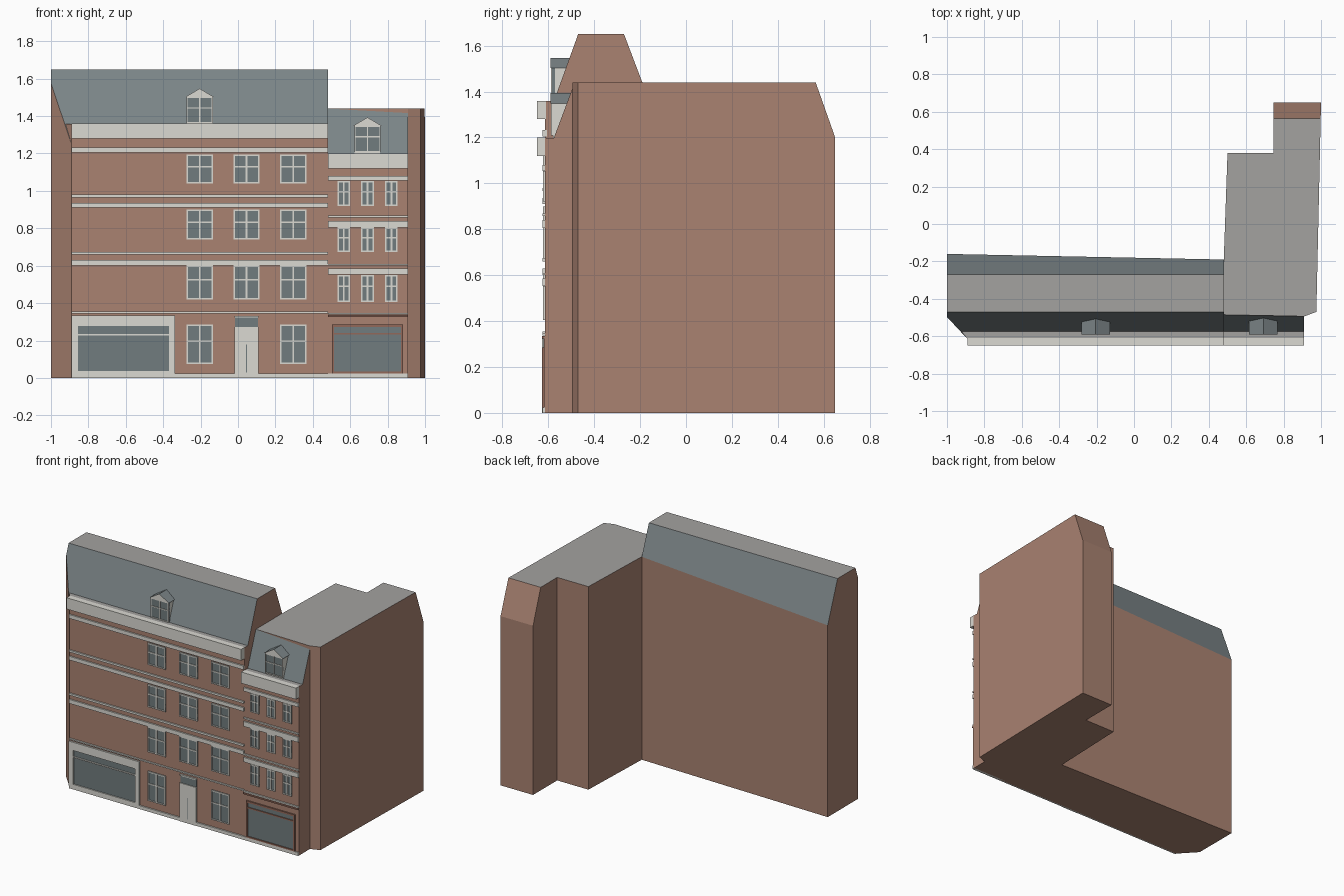
import bpy, bmesh
from mathutils import Vector

if "Cube" in bpy.data.objects:
    bpy.data.objects.remove(bpy.data.objects["Cube"], do_unlink=True)


def material(name, rgb):
    m = bpy.data.materials.new(name)
    m.use_nodes = True
    m.diffuse_color = (*rgb, 1)
    m.node_tree.nodes["Principled BSDF"].inputs["Base Color"].default_value = (*rgb, 1)
    return m


BRICK = material("brick", (0.40, 0.225, 0.166))
SLATE = material("slate", (0.20, 0.235, 0.245))
GLASS = material("window_glass", (0.165, 0.20, 0.21))
ROOF = material("flat_roof_grey", (0.37, 0.36, 0.35))
TRIM = material("pale_trim", (0.71, 0.70, 0.65))
BROWN = material("brown_shopfront", (0.29, 0.14, 0.10))

WALL = -0.615       # front wall plane
SPLIT = 0.48        # line between the two houses


def finish(name, bm, mats, rule=None):
    bmesh.ops.recalc_face_normals(bm, faces=bm.faces[:])
    bm.normal_update()
    if rule:
        for f in bm.faces:
            f.material_index = rule(f.normal)
    me = bpy.data.meshes.new(name)
    bm.to_mesh(me)
    bm.free()
    for m in mats:
        me.materials.append(m)
    ob = bpy.data.objects.new(name, me)
    bpy.context.collection.objects.link(ob)
    return ob


def prism(name, pts, height, mats, rule, base=0, cuts=()):
    """Extrude a footprint, then slice it with sloping planes through two (y, z) points."""
    bm = bmesh.new()
    face = bm.faces.new([bm.verts.new((x, y, base)) for x, y in pts])
    ext = bmesh.ops.extrude_face_region(bm, geom=[face])
    top = [v for v in ext["geom"] if isinstance(v, bmesh.types.BMVert)]
    bmesh.ops.translate(bm, verts=top, vec=(0, 0, height - base))
    for (y0, z0), (y1, z1) in cuts:
        n = Vector((0, z1 - z0, y0 - y1))
        if n.z < 0:
            n.negate()
        bmesh.ops.bisect_plane(bm, geom=bm.verts[:] + bm.edges[:] + bm.faces[:], dist=1e-5,
                               plane_co=(0, y0, z0), plane_no=n, clear_outer=True)
        bmesh.ops.holes_fill(bm, edges=bm.edges[:], sides=0)
    return finish(name, bm, mats, rule)


def boxes(name, mat, items):
    """One object from boxes given as (x0, x1, y0, y1, z0, z1)."""
    bm = bmesh.new()
    for x0, x1, y0, y1, z0, z1 in items:
        vs = bmesh.ops.create_cube(bm, size=1)["verts"]
        bmesh.ops.scale(bm, verts=vs, vec=(x1 - x0, y1 - y0, z1 - z0))
        bmesh.ops.translate(bm, verts=vs, vec=((x0 + x1) / 2, (y0 + y1) / 2, (z0 + z1) / 2))
    return finish(name, bm, [mat])


def plates(name, mat, rects, out, wall=WALL):
    """Raised rectangles (x0, x1, z0, z1) standing out from the wall."""
    return boxes(name, mat, [(a, b, wall - out, wall + 0.01, c, d) for a, b, c, d in rects])


def shell_rule(n):
    return 2 if n.z > 0.9 else 1 if n.z > 0.1 else 0


def flat_rule(n):
    return 2 if n.z > 0.9 else 0


SHELL = [BRICK, SLATE, ROOF]

# Large house: chamfered corner, sloping slate roof front and back
prism("large_house", [(-0.89, WALL), (SPLIT, WALL), (SPLIT, -0.19), (-1, -0.16), (-1, -0.497)],
      1.65, SHELL, shell_rule,
      cuts=[((-0.575, 1.36), (-0.47, 1.65)), ((-0.16, 1.36), (-0.27, 1.65))])
prism("large_parapet", [(-0.89, WALL), (SPLIT, WALL), (SPLIT, -0.57), (-0.927, -0.57)],
      1.358, SHELL, flat_rule, base=1.2)

# Small house: slate front roof, long rear wing with a brick slope
prism("small_house", [(SPLIT, WALL), (0.91, WALL), (0.91, -0.485), (SPLIT, -0.485)],
      1.44, SHELL, shell_rule, cuts=[((-0.575, 1.2), (-0.485, 1.44))])
prism("small_parapet", [(SPLIT, WALL), (0.91, WALL), (0.91, -0.57), (SPLIT, -0.57)],
      1.198, SHELL, flat_rule, base=1.05)
prism("rear_wing", [(SPLIT, -0.485), (0.91, -0.494), (0.975, -0.47), (1, 0.65), (0.745, 0.65),
                    (0.745, 0.38), (0.5, 0.38), (SPLIT, -0.19)],
      1.44, SHELL, flat_rule, cuts=[((0.65, 1.2), (0.565, 1.44))])

# Cornices, string courses and plinth
houses = {
    "large": (-0.89, SPLIT, 1.28, [(1.205, 1.232), (0.966, 0.98), (0.91, 0.936), (0.66, 0.674),
                                   (0.602, 0.63), (0.345, 0.354), (0, 0.024)]),
    "small": (SPLIT, 0.91, 1.12, [(1.055, 1.08), (0.858, 0.868), (0.805, 0.84), (0.6, 0.61),
                                  (0.553, 0.585), (0.338, 0.348), (0, 0.024)]),
}
for label, (x0, x1, cz, bands) in houses.items():
    boxes(label + "_cornice", TRIM, [(x0, x1, -0.65, WALL + 0.005, cz, cz + 0.08)])
    plates(label + "_string_courses", TRIM, [(x0, x1, a, b) for a, b in bands], 0.01)


# Sash windows: glass, frame, mullion and transom
def window_set(name, windows, t, wall=WALL):
    glass, bars = [], []
    for cx, w, z0, z1 in windows:
        a, b = cx - w / 2, cx + w / 2
        zm = z0 + (z1 - z0) * 0.58
        glass.append((a, b, z0, z1))
        bars += [(a, a + t, z0, z1), (b - t, b, z0, z1), (a, b, z0, z0 + t), (a, b, z1 - t, z1),
                 (cx - t * 0.6, cx + t * 0.6, z0, z1), (a, b, zm - t / 2, zm + t / 2)]
    plates(name + "_glass", GLASS, glass, 0.003, wall)
    plates(name + "_frames", TRIM, bars, 0.008, wall)


columns = (-0.205, 0.045, 0.295)
wins = [(x, 0.14, a, b) for a, b in ((1.04, 1.195), (0.74, 0.9), (0.42, 0.602)) for x in columns]
wins += [(x, 0.14, 0.075, 0.285) for x in columns[::2]]
window_set("large_windows", wins, 0.008)
window_set("small_windows", [(x, 0.068, a, b) for a, b in ((0.92, 1.052), (0.672, 0.805), (0.405, 0.55))
                             for x in (0.565, 0.692, 0.82)], 0.008)

# Front door with transom light
plates("front_door", TRIM, [(-0.02, 0.11, 0, 0.272)], 0.012)
plates("door_leaf_gap", GLASS, [(0.044, 0.047, 0.03, 0.18)], 0.013)
plates("door_transom", GLASS, [(-0.015, 0.108, 0.272, 0.325)], 0.006)
plates("door_head", TRIM, [(-0.02, 0.11, 0.323, 0.331)], 0.012)

# Pale shopfront
plates("pale_shop_glass", GLASS, [(-0.86, -0.365, 0.03, 0.28)], 0.004)
plates("pale_shop_frame", TRIM, [(-0.89, -0.855, 0.02, 0.335), (-0.368, -0.338, 0.02, 0.335),
                                 (-0.89, -0.338, 0.277, 0.335), (-0.89, -0.338, 0.02, 0.037),
                                 (-0.855, -0.368, 0.226, 0.234)], 0.012)

# Brown shopfront
plates("brown_shop_panel", BRICK, [(SPLIT, 0.91, 0.024, 0.335)], 0.003)
plates("brown_shop_glass", GLASS, [(0.51, 0.875, 0.03, 0.275)], 0.006)
plates("brown_shop_frame", BROWN, [(0.503, 0.514, 0.026, 0.285), (0.872, 0.883, 0.026, 0.285),
                                   (0.503, 0.883, 0.272, 0.285), (0.503, 0.883, 0.024, 0.034),
                                   (0.514, 0.872, 0.232, 0.241), (SPLIT, 0.91, 0.325, 0.336)], 0.012)


# Dormers with pitched slate roofs
def dormer(name, cx, z0):
    eave, ridge, front = z0 + 0.14, z0 + 0.185, -0.58
    boxes(name + "_cheeks", TRIM, [(cx - 0.068, cx + 0.068, front, -0.505, z0 - 0.01, eave)])
    window_set(name + "_window", [(cx, 0.14, z0, eave)], 0.006, front)
    bm = bmesh.new()
    outline = [(cx - 0.076, eave), (cx + 0.076, eave), (cx, ridge)]
    f = bm.faces.new([bm.verts.new((x, front - 0.01, z)) for x, z in outline])
    ext = bmesh.ops.extrude_face_region(bm, geom=[f])["geom"]
    bmesh.ops.translate(bm, verts=[v for v in ext if isinstance(v, bmesh.types.BMVert)],
                        vec=(0, 0.09, 0))
    finish(name + "_roof", bm, [SLATE, TRIM], lambda n: 1 if n.y < -0.9 else 0)


dormer("large_dormer", -0.205, 1.362)
dormer("small_dormer", 0.692, 1.208)
